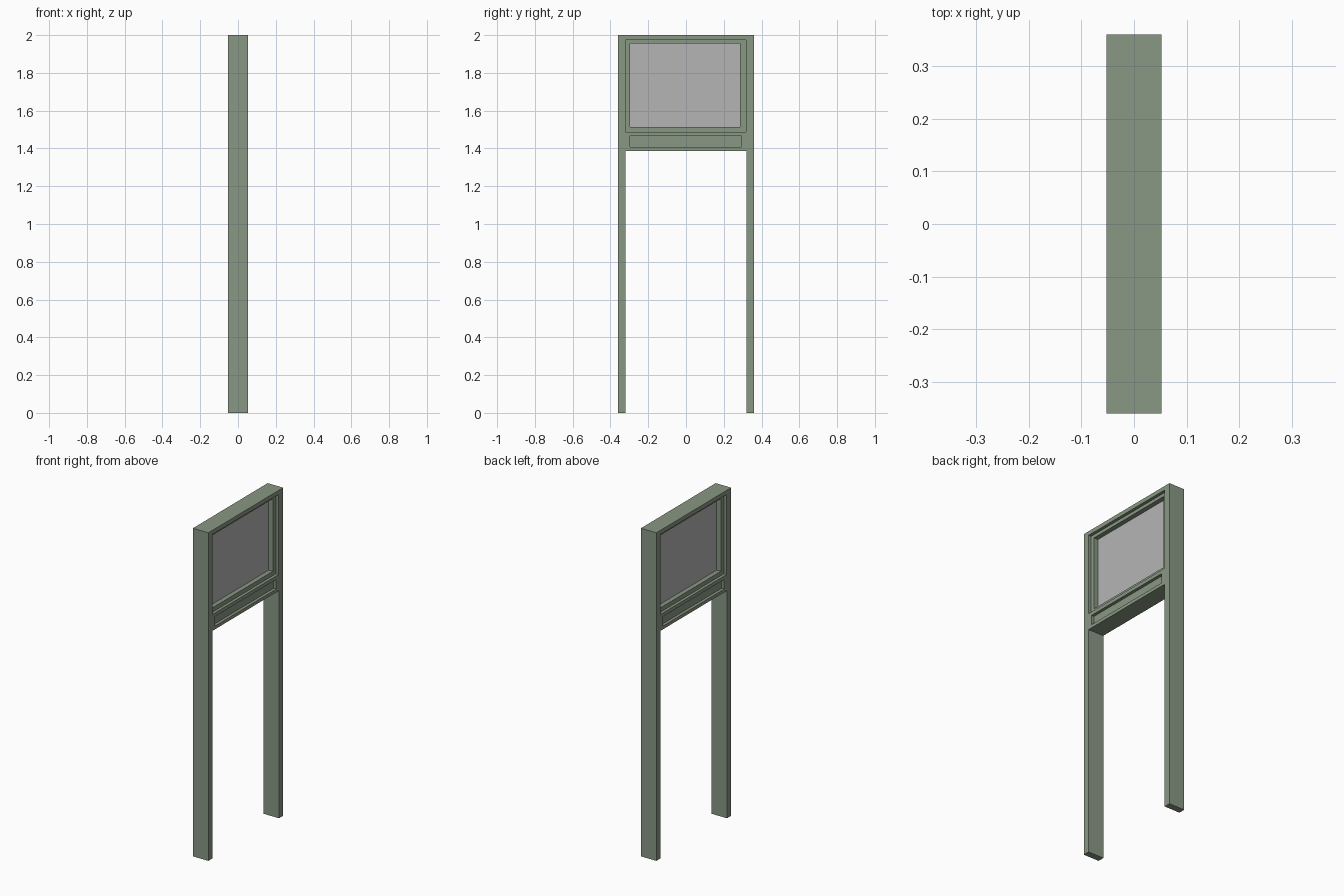
import bpy, bmesh
from mathutils import Vector

if "Cube" in bpy.data.objects:
    bpy.data.objects.remove(bpy.data.objects["Cube"])


def material(name, rgb):
    m = bpy.data.materials.new(name)
    m.diffuse_color = (*rgb, 1.0)
    m.use_nodes = True
    m.node_tree.nodes["Principled BSDF"].inputs["Base Color"].default_value = m.diffuse_color
    return m


GREEN = material("sage green", (0.250, 0.310, 0.230))
GREY = material("light grey", (0.462, 0.462, 0.462))


def add_object(name, bm, mat):
    bmesh.ops.recalc_face_normals(bm, faces=bm.faces)
    mesh = bpy.data.meshes.new(name)
    bm.to_mesh(mesh)
    bm.free()
    mesh.materials.append(mat)
    ob = bpy.data.objects.new(name, mesh)
    bpy.context.collection.objects.link(ob)
    return ob


def box(name, x, y, z, mat):
    bm = bmesh.new()
    bmesh.ops.create_cube(bm, size=1.0)
    for v in bm.verts:
        v.co = Vector((x[v.co.x > 0], y[v.co.y > 0], z[v.co.z > 0]))
    return add_object(name, bm, mat)


# Frame: an upside-down U profile with a solid head, extruded through x
D = 0.052
W, LEG, HEAD = 0.36, 0.32, 1.387
outline = [(-W, 0), (-LEG, 0), (-LEG, HEAD), (LEG, HEAD),
           (LEG, 0), (W, 0), (W, 2), (-W, 2)]
bm = bmesh.new()
face = bm.faces.new([bm.verts.new((-D, y, z)) for y, z in outline])
ext = bmesh.ops.extrude_face_region(bm, geom=[face])
bmesh.ops.translate(bm, vec=(2 * D, 0, 0),
                    verts=[g for g in ext["geom"] if isinstance(g, bmesh.types.BMVert)])
frame = add_object("sign_frame", bm, GREEN)

# Recesses, given as floor depth x, y range, z range; repeated on both faces
recesses = [
    (0.034, (-0.320, 0.318), (1.487, 1.975)),   # shallow surround
    (0.003, (-0.296, 0.287), (1.513, 1.955)),   # display opening
    (0.034, (-0.296, 0.293), (1.407, 1.465)),   # lower label slot
]
for side in (1, -1):
    for floor, y, z in recesses:
        xs = sorted((side * floor, side * 0.1))
        ys = sorted((side * y[0], side * y[1]))
        cutter = box("recess_cutter", xs, ys, z, GREEN)
        cutter.hide_render = True
        mod = frame.modifiers.new("recess", 'BOOLEAN')
        mod.operation, mod.solver, mod.object = 'DIFFERENCE', 'EXACT', cutter
        bpy.context.view_layer.objects.active = frame
        bpy.ops.object.modifier_apply(modifier=mod.name)
        bpy.data.objects.remove(cutter)

# Display panel, seen from both sides at the bottom of the recess
box("display_panel", (-0.006, 0.006), (-0.298, 0.298), (1.511, 1.957), GREY)
